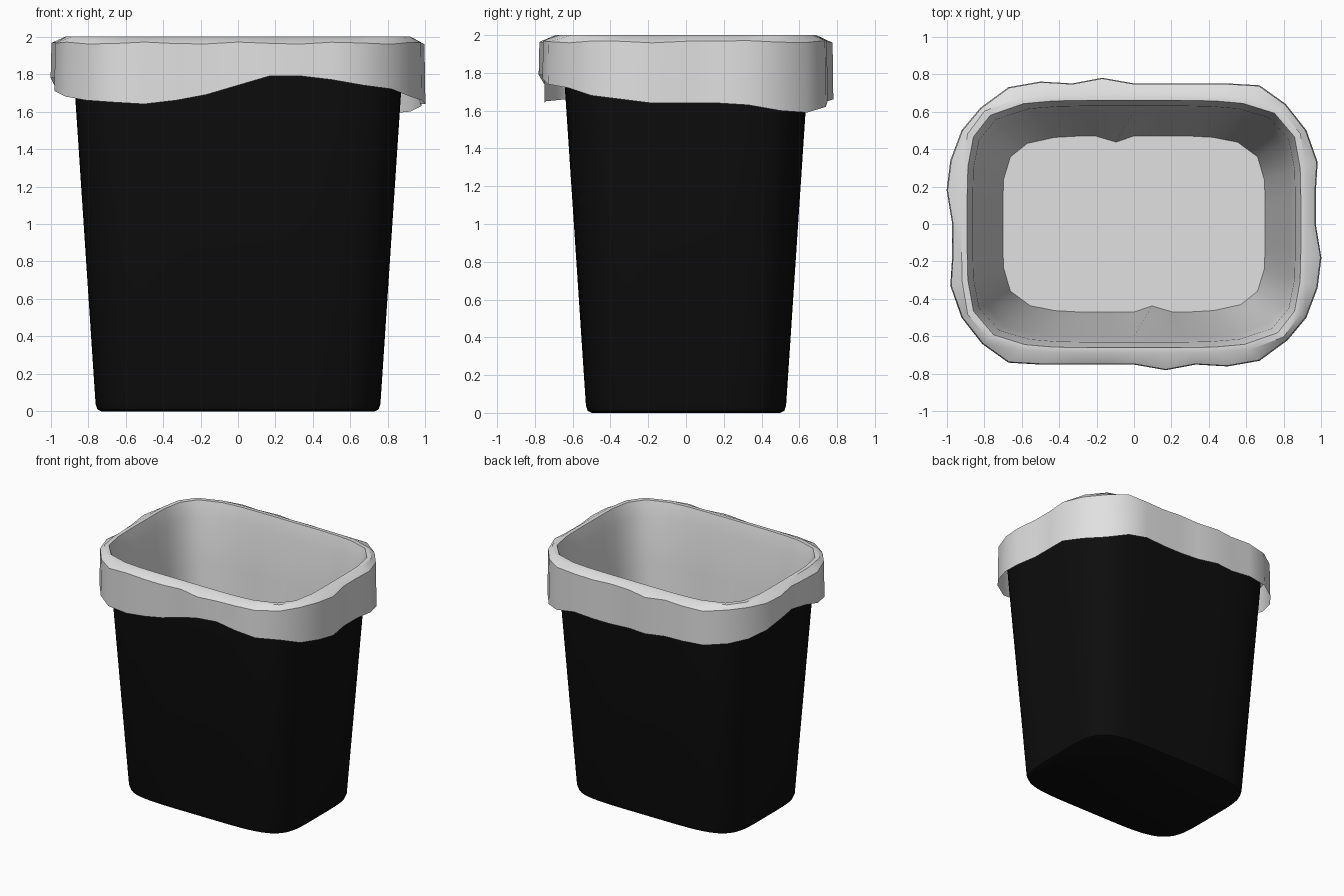
import bpy, bmesh, math

cube = bpy.data.objects.get("Cube")
if cube:
    bpy.data.objects.remove(cube, do_unlink=True)


def make_material(name, value):
    mat = bpy.data.materials.new(name)
    mat.use_nodes = True
    colour = (value, value, value, 1)
    mat.diffuse_color = colour
    mat.node_tree.nodes["Principled BSDF"].inputs["Base Color"].default_value = colour
    return mat


def rounded_point(angle, half_x, half_y, z, power=5):
    """Point of a rounded rectangle along a direction given as an angle."""
    c, s = math.cos(angle), math.sin(angle)
    r = (abs(c / half_x) ** power + abs(s / half_y) ** power) ** (-1 / power)
    return (r * c, r * s, z)


def loft(name, rings, mat, cap_first=False, cap_last=False):
    """Join closed rings of points with quads, optionally capping the ends."""
    bm = bmesh.new()
    loops = [[bm.verts.new(p) for p in ring] for ring in rings]
    for lower, upper in zip(loops, loops[1:]):
        count = len(lower)
        for i in range(count):
            j = (i + 1) % count
            bm.faces.new((lower[i], lower[j], upper[j], upper[i]))
    if cap_first:
        bm.faces.new(loops[0][::-1])
    if cap_last:
        bm.faces.new(loops[-1])
    bmesh.ops.recalc_face_normals(bm, faces=bm.faces[:])
    mesh = bpy.data.meshes.new(name)
    bm.to_mesh(mesh)
    bm.free()
    mesh.materials.append(mat)
    obj = bpy.data.objects.new(name, mesh)
    bpy.context.collection.objects.link(obj)
    bpy.ops.object.select_all(action="DESELECT")
    obj.select_set(True)
    bpy.context.view_layer.objects.active = obj
    bpy.ops.object.shade_smooth_by_angle(angle=math.radians(35))
    return obj


black = make_material("black_plastic", 0.004)
pale = make_material("pale_grey_liner", 0.75)

# Tapered bin body with a softened bottom edge
segments = 64
profile = [(0.73, 0.50, 0), (0.75, 0.52, 0.01), (0.76, 0.53, 0.04),
           (0.87, 0.64, 1.7), (0.883, 0.653, 1.92)]
angles = []
for i in range(segments):
    t = math.tau * i / segments
    x = math.copysign(abs(math.cos(t)) ** 0.5, math.cos(t)) * 0.87
    y = math.copysign(abs(math.sin(t)) ** 0.5, math.sin(t)) * 0.64
    angles.append(math.atan2(y, x))
loft("bin_body", [[rounded_point(a, *level) for a in angles] for level in profile],
     black, cap_first=True)

# Crumpled liner outline: half the loop, repeated by a half turn
half = [(0.98, 0.33), (0.92, 0.5), (0.81, 0.64), (0.67, 0.74), (0.5, 0.75), (0.33, 0.75),
        (0.17, 0.75), (0, 0.75), (-0.17, 0.78), (-0.33, 0.75), (-0.5, 0.76), (-0.67, 0.73),
        (-0.82, 0.62), (-0.92, 0.5), (-0.98, 0.34), (-1, 0.18), (-0.97, 0), (-0.97, -0.17)]
outline = half + [(-x, -y) for x, y in half]

# Heights of the wavy hem around the same loop
hem = [1.63, 1.6, 1.59, 1.62, 1.65, 1.64, 1.64, 1.65, 1.66, 1.67, 1.68, 1.68,
       1.69, 1.71, 1.74, 1.78, 1.78, 1.75, 1.71, 1.68, 1.66, 1.65, 1.64, 1.66,
       1.69, 1.74, 1.79, 1.79, 1.77, 1.74, 1.72, 1.68, 1.66, 1.64, 1.64, 1.64]
directions = [math.atan2(y, x) for x, y in outline]


def inner_ring(half_x, half_y, z, crease=1.0):
    ring = []
    for i, a in enumerate(directions):
        x, y, _ = rounded_point(a, half_x, half_y, z)
        pinch = crease if i % len(half) == 8 else 1
        ring.append((x * pinch, y * pinch, z))
    return ring


# Liner: hem, folded rim, inner wall and floor in one sheet
rings = [
    [(x, y, z) for (x, y), z in zip(outline, hem)],
    [(x * 0.995, y * 0.995, 1.965 + 0.006 * math.cos(i * 2)) for i, (x, y) in enumerate(outline)],
    inner_ring(0.92, 0.69, 2),
    inner_ring(0.89, 0.66, 2),
    inner_ring(0.86, 0.63, 1.88),
    inner_ring(0.83, 0.6, 1.5),
    inner_ring(0.7, 0.47, 0.08, crease=0.93),
]
loft("bin_liner", rings, pale, cap_last=True)
